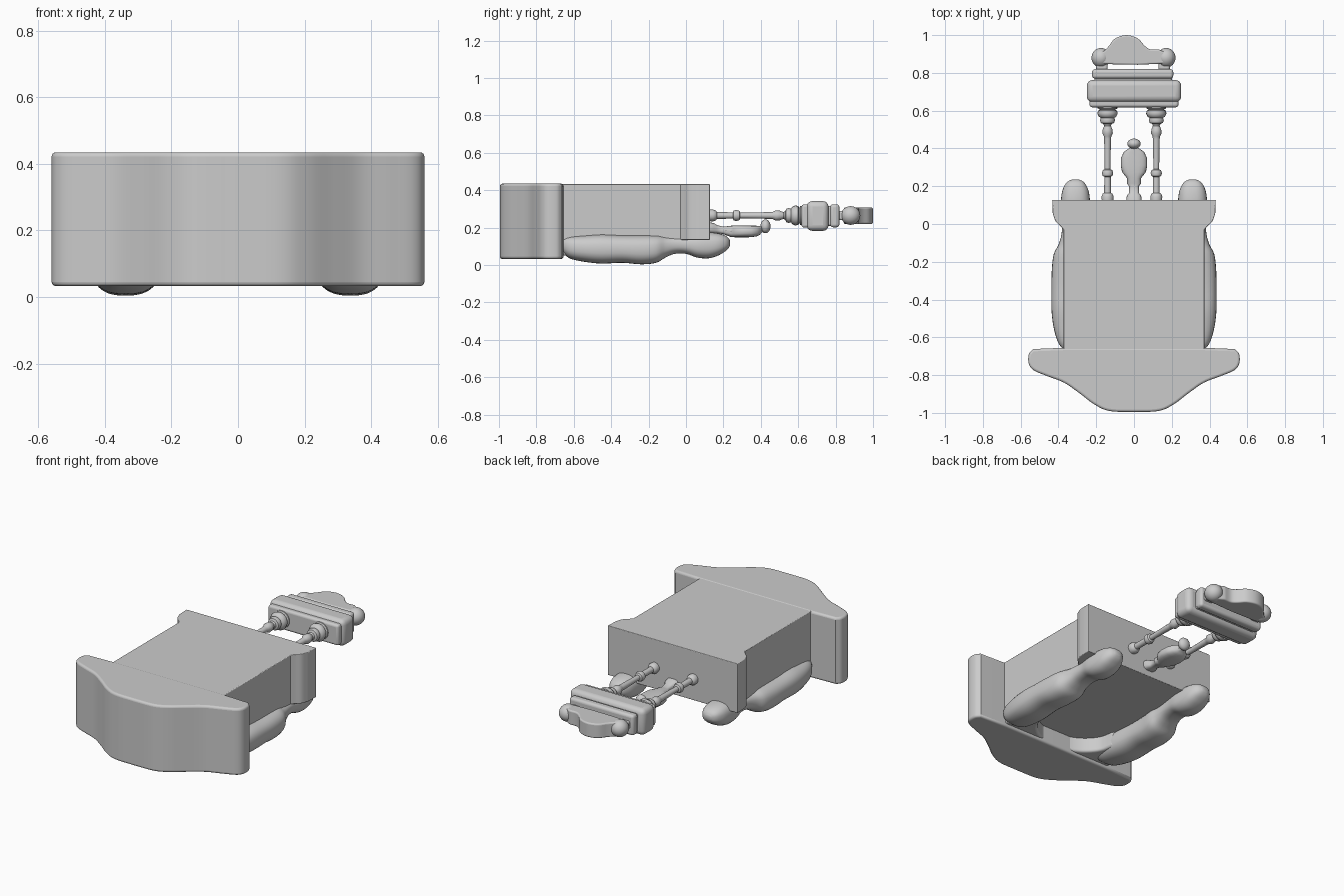
import bpy, bmesh, math
from mathutils import Vector

if "Cube" in bpy.data.objects:
    bpy.data.objects.remove(bpy.data.objects["Cube"])


def finish(bm, name, bevel=0.0, segments=4, angle=40):
    bmesh.ops.recalc_face_normals(bm, faces=bm.faces)
    me = bpy.data.meshes.new(name)
    bm.to_mesh(me)
    bm.free()
    ob = bpy.data.objects.new(name, me)
    bpy.context.collection.objects.link(ob)
    if bevel:
        m = ob.modifiers.new("Bevel", 'BEVEL')
        m.width, m.segments = bevel, segments
        m.limit_method, m.angle_limit = 'ANGLE', math.radians(50)
    bpy.ops.object.select_all(action='DESELECT')
    ob.select_set(True)
    bpy.context.view_layer.objects.active = ob
    bpy.ops.object.shade_smooth_by_angle(angle=math.radians(angle))
    return ob


def spline(pts, n=6):
    """Smooth open curve through the points."""
    p = [Vector(q) for q in pts]
    p = [2 * p[0] - p[1]] + p + [2 * p[-1] - p[-2]]
    out = []
    for a, b, c, d in zip(p, p[1:], p[2:], p[3:]):
        for i in range(n):
            t = i / n
            out.append(0.5 * (2 * b + (c - a) * t + (2 * a - 5 * b + 4 * c - d) * t * t
                              + (3 * b - a - 3 * c + d) * t ** 3))
    return out + [p[-2]]


def mirrored(half):
    """Right half outline (centre outwards and back) to a full outline."""
    half = [tuple(q) for q in half]
    return half + [(-x, y) for x, y in reversed(half) if abs(x) > 1e-5]


def slab(name, outline, z0, z1, bevel=0.0):
    bm = bmesh.new()
    f = bm.faces.new([bm.verts.new((x, y, z0)) for x, y in outline])
    r = bmesh.ops.extrude_face_region(bm, geom=[f])
    for v in r['geom']:
        if isinstance(v, bmesh.types.BMVert):
            v.co.z = z1
    return finish(bm, name, bevel)


def loft(name, rings, seg=28, power=1.0, angle=40):
    """Closed tube along y; ring = (y, x, z, half width, half height)."""
    bm = bmesh.new()
    loops = []
    for y, cx, cz, w, h in rings:
        loop = []
        for i in range(seg):
            a = 2 * math.pi * i / seg
            c, s = math.cos(a), math.sin(a)
            loop.append(bm.verts.new((cx + w * math.copysign(abs(c) ** power, c), y,
                                      cz + h * math.copysign(abs(s) ** power, s))))
        loops.append(loop)
    for a, b in zip(loops, loops[1:]):
        for i in range(seg):
            j = (i + 1) % seg
            bm.faces.new((a[i], a[j], b[j], b[i]))
    bm.faces.new(loops[0])
    bm.faces.new(loops[-1])
    return finish(bm, name, angle=angle)


def box(name, x0, x1, y0, y1, z0, z1, bevel):
    slab(name, [(x0, y0), (x1, y0), (x1, y1), (x0, y1)], z0, z1, bevel)


def ball(name, loc, r):
    bm = bmesh.new()
    bmesh.ops.create_uvsphere(bm, u_segments=24, v_segments=14, radius=1)
    for v in bm.verts:
        v.co = Vector((v.co.x * r[0], v.co.y * r[1], v.co.z * r[2])) + Vector(loc)
    finish(bm, name, angle=80)


# Curved front block
front = spline([(0, -.995), (.13, -.99), (.21, -.955), (.29, -.895), (.37, -.84), (.46, -.805),
                (.53, -.775), (.557, -.74), (.557, -.69), (.535, -.662)])
slab("front_block", mirrored(front + [Vector((.36, -.655)), Vector((0, -.655))]), .033, .435, .022)

# Main body with flared rear edge
flare = spline([(.372, -.03), (.39, -.01), (.415, .015), (.43, .055)])
body = [(0, -.7), (.372, -.7)] + flare + [(.433, .128), (0, .128)]
slab("main_body", mirrored(body), .135, .433, .004)

# Curved apron joining front block and side rails underneath
inner = spline([(.24, -.46), (.22, -.55), (.16, -.62), (.08, -.66), (0, -.67)], 5)
apron = [(.0, -.72), (.37, -.72), (.36, -.46)] + inner
slab("underside_apron", mirrored(apron), .05, .15, .014)

# Bulging side rails ending in rounded feet: (y, centre x, half width, bottom, top)
rail = spline([(-.665, .32, .055, .07, .145), (-.62, .325, .08, .035, .155), (-.54, .332, .095, .017, .16),
               (-.45, .337, .1, .008, .165), (-.34, .34, .097, .012, .16), (-.24, .338, .097, .004, .16),
               (-.16, .33, .095, .012, .16), (-.11, .322, .078, .04, .155), (-.06, .315, .07, .06, .155),
               (.0, .31, .07, .06, .16), (.06, .31, .078, .04, .17), (.12, .31, .077, .036, .175),
               (.17, .31, .071, .05, .17), (.205, .31, .057, .07, .16), (.225, .31, .04, .087, .147),
               (.236, .31, .018, .105, .13)], 4)
for side, label in ((-1, "left"), (1, "right")):
    loft(label + "_side_rail", [(y, side * x, (a + b) / 2, w, (b - a) / 2) for y, x, w, a, b in rail],
         power=.8, angle=80)

# Two turned rods behind the body
rod = [(.12, .03), (.145, .032), (.16, .026), (.165, .018), (.25, .017), (.255, .026), (.27, .03), (.285, .025),
       (.29, .015), (.45, .018), (.465, .02), (.48, .028), (.5, .026), (.52, .018), (.53, .022), (.535, .035),
       (.55, .04), (.562, .036), (.568, .046), (.585, .054), (.6, .05), (.605, .04), (.612, .052),
       (.63, .052), (.65, .05)]
for x, label in ((-.14, "left"), (.118, "right")):
    loft(label + "_turned_rod", [(y, x, .265, r, r) for y, r in rod], 20)

# Stepped rear crosspiece
box("crosspiece_front_lip", -.235, .235, .618, .66, .2, .325, .014)
box("crosspiece_main", -.25, .25, .645, .762, .183, .342, .03)
box("crosspiece_neck", -.21, .2, .75, .785, .21, .315, .01)
box("crosspiece_rear_step", -.222, .208, .77, .82, .202, .325, .016)

# End balls and domed crest
for x, label in ((-.175, "left"), (.17, "right")):
    ball(label + "_end_ball", (x, .88, .265), (.05, .052, .05))
crest = [(-.19, .85), (-.1, .845), (.02, .843), (.17, .85), (.17, .905)]
crest += spline([(.13, .925), (.085, .925), (.055, .945), (.02, .982), (-.04, 1.0), (-.1, .982),
                 (-.135, .94), (-.16, .915), (-.19, .9)], 4)
slab("domed_crest", crest, .22, .307, .018)
box("crest_stem", -.2, -.14, .81, .86, .24, .29, .012)
box("crest_stem", .13, .19, .81, .86, .24, .29, .012)

# Small central pendant: (y, z, half width, half height)
pendant = [(.12, .2, .04, .03), (.15, .196, .038, .028), (.165, .192, .026, .022), (.2, .185, .026, .02),
           (.215, .183, .038, .024), (.24, .18, .036, .03), (.252, .18, .045, .031), (.275, .18, .063, .032),
           (.31, .18, .07, .032), (.35, .18, .068, .031), (.38, .182, .055, .028), (.395, .186, .035, .024),
           (.405, .192, .02, .018), (.43, .205, .02, .02)]
loft("central_pendant", [(y, 0, z, w, h) for y, z, w, h in pendant], 24, .7)
ball("pendant_tip", (0, .425, .207), (.035, .027, .037))
